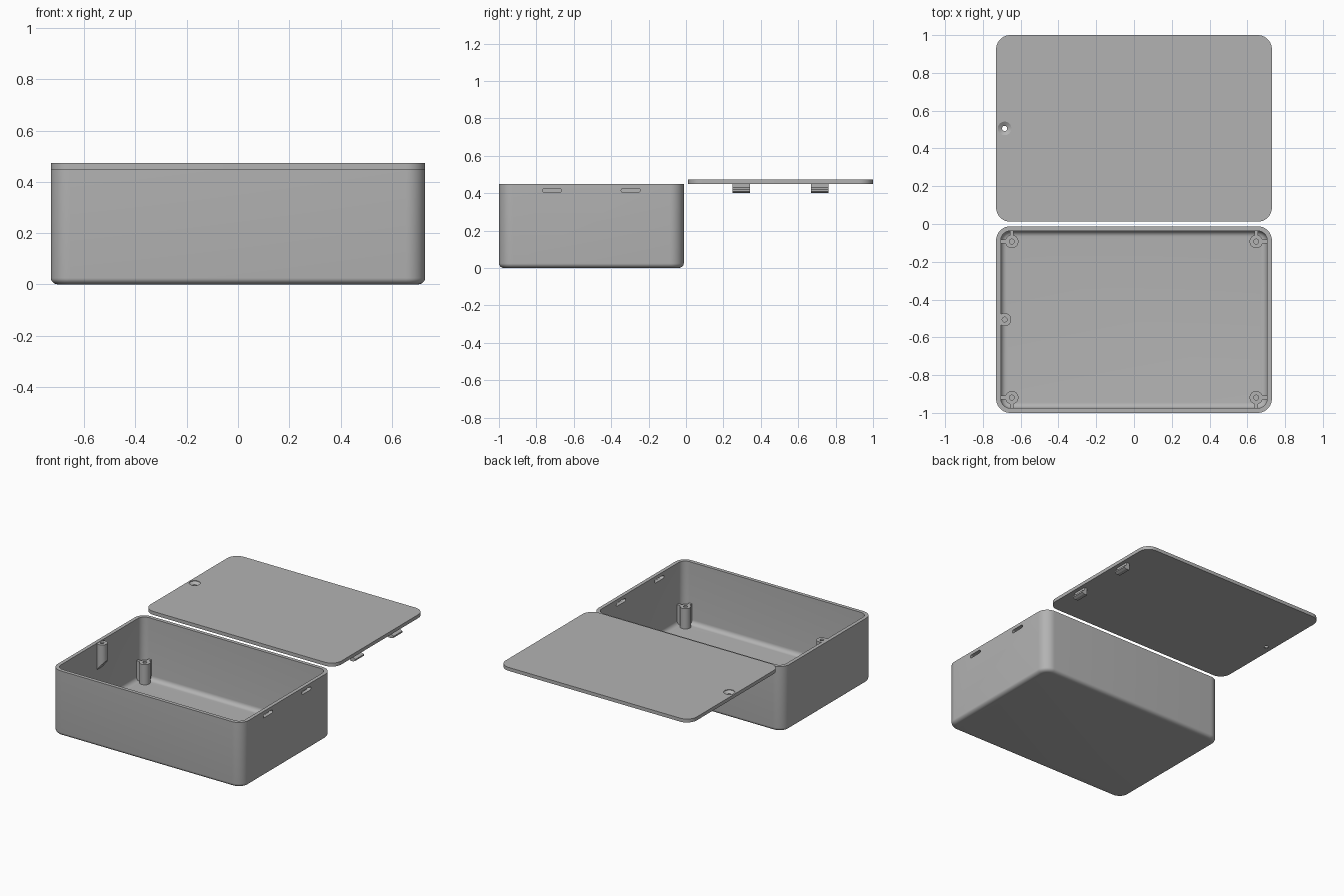
import bpy, bmesh
from math import sin, cos, pi, radians
from mathutils import Vector

old = bpy.data.objects.get("Cube")
if old:
    bpy.data.objects.remove(old, do_unlink=True)

grey = bpy.data.materials.new("plain grey plastic")
grey.use_nodes = True
COLOUR = (0.45, 0.45, 0.45, 1)
grey.diffuse_color = COLOUR
grey.node_tree.nodes["Principled BSDF"].inputs["Base Color"].default_value = COLOUR

HX, HY, R, WALL = 0.73, 0.494, 0.075, 0.025   # half sizes, corner radius, wall
BOX_Y, LID_Y, RIM, LID_TOP = -0.506, 0.506, 0.45, 0.474


def rounded(hx, hy, r, cy, z, n=10):
    """Rounded rectangle ring."""
    pts = []
    for k, (sx, sy) in enumerate([(1, 1), (-1, 1), (-1, -1), (1, -1)]):
        for i in range(n + 1):
            a = (k + i / n) * pi / 2
            pts.append((sx * (hx - r) + r * cos(a), cy + sy * (hy - r) + r * sin(a), z))
    return pts


def circle(x, y, r, z, slope=0, n=32):
    """Round ring, optionally on a slanted plane."""
    return [(x + r * cos(2 * pi * i / n), y + r * sin(2 * pi * i / n),
             z + slope * r * cos(2 * pi * i / n)) for i in range(n)]


def loft(name, rings):
    """Skin a stack of equal rings and cap both ends."""
    bm = bmesh.new()
    loops = [[bm.verts.new(p) for p in ring] for ring in rings]
    for a, b in zip(loops, loops[1:]):
        for i in range(len(a)):
            j = (i + 1) % len(a)
            bm.faces.new((a[i], a[j], b[j], b[i]))
    bm.faces.new(loops[0][::-1])
    bm.faces.new(loops[-1])
    return finish(name, bm)


def finish(name, bm):
    bmesh.ops.recalc_face_normals(bm, faces=bm.faces)
    mesh = bpy.data.meshes.new(name)
    bm.to_mesh(mesh)
    bm.free()
    mesh.materials.append(grey)
    ob = bpy.data.objects.new(name, mesh)
    bpy.context.collection.objects.link(ob)
    return ob


def block(name, lo, hi):
    (x0, y0, z0), (x1, y1, z1) = lo, hi
    ring = [(x0, y0), (x1, y0), (x1, y1), (x0, y1)]
    return loft(name, [[(x, y, z) for x, y in ring] for z in (z0, z1)])


def select(ob):
    bpy.ops.object.select_all(action='DESELECT')
    ob.select_set(True)
    bpy.context.view_layer.objects.active = ob


def cut(ob, cutter):
    cutter.hide_render = True
    mod = ob.modifiers.new("cut", 'BOOLEAN')
    mod.operation, mod.solver, mod.object = 'DIFFERENCE', 'EXACT', cutter
    select(ob)
    bpy.ops.object.modifier_apply(modifier=mod.name)
    bpy.data.objects.remove(cutter, do_unlink=True)


def smooth(ob):
    select(ob)
    bpy.ops.object.shade_smooth_by_angle(angle=radians(35))


def fillet(inset, dx, dy, z, dz, steps=7):
    """Rings of a rounded lower edge, from the flat floor up to the wall."""
    rings = []
    for i in range(steps + 1):
        a = i / steps * pi / 2
        k = 1 - sin(a)
        rings.append(rounded(HX - inset - dx * k, HY - inset - dy * k,
                             R - inset - min(dx, dy) * k, BOX_Y, z + dz * (1 - cos(a))))
    return rings


# Open box: outside up, over the rim, inside down to the floor
shell = fillet(0, 0.03, 0.03, 0, 0.025)
shell.append(rounded(HX, HY, R, BOX_Y, RIM))
shell.append(rounded(HX - WALL, HY - WALL, R - WALL, BOX_Y, RIM))
shell += fillet(WALL, 0.03, 0.03, WALL, 0.03)[::-1]
box = loft("box", shell)

# Latch slots through the left wall
for off in (-0.21, 0.21):
    ring = [(0, BOX_Y + off + s * 0.04 + 0.011 * cos(a), 0.415 + 0.011 * sin(a))
            for s, a0 in ((1, -pi / 2), (-1, pi / 2))
            for a in [a0 + i * pi / 6 for i in range(7)]]
    cut(box, loft("slot_cutter", [[(x, y, z) for _, y, z in ring] for x in (0.68, 0.76)]))
smooth(box)

# Corner standoffs with two ribs each
for sx, nx in ((1, "left"), (-1, "right")):
    for sy, ny in ((1, "back"), (-1, "front")):
        x, y, top = sx * 0.647, BOX_Y + sy * 0.413, 0.165
        smooth(loft(f"standoff_{ny}_{nx}", [
            circle(x, y, 0.035, 0.02), circle(x, y, 0.035, top),
            circle(x, y, 0.013, top), circle(x, y, 0.013, 0.04)]))
        xs = sorted((x + sx * 0.03, sx * (HX - 0.015)))
        ys = sorted((y + sy * 0.03, BOX_Y + sy * (HY - 0.015)))
        block(f"rib_side_{ny}_{nx}", (xs[0], y - 0.01, 0.03), (xs[1], y + 0.01, top))
        block(f"rib_end_{ny}_{nx}", (x - 0.01, ys[0], 0.03), (x + 0.01, ys[1], top))

# Lid screw boss on the right wall with a slanted underside
bx = -0.685
smooth(loft("screw_boss", [
    circle(bx, BOX_Y, 0.035, 0.29, 1.2), circle(bx, BOX_Y, 0.035, RIM - 0.002),
    circle(bx, BOX_Y, 0.013, RIM - 0.002), circle(bx, BOX_Y, 0.013, 0.35)]))

# Lid with a countersunk screw hole
lid = loft("lid", [rounded(HX, HY, R, LID_Y, z) for z in (RIM, LID_TOP)])
cut(lid, loft("screw_cutter", [
    circle(bx, LID_Y, 0.014, RIM - 0.01), circle(bx, LID_Y, 0.014, RIM + 0.006),
    circle(bx, LID_Y, 0.036, LID_TOP - 0.004), circle(bx, LID_Y, 0.036, LID_TOP + 0.01)]))
smooth(lid)

# Hooked latches under the left edge of the lid
hook = [(0.68, RIM + 0.005), (0.68, 0.402), (0.705, 0.402), (0.722, 0.41),
        (0.722, 0.42), (0.703, 0.43), (0.703, RIM + 0.005)]
for off, name in ((-0.21, "front"), (0.21, "back")):
    loft(f"latch_{name}", [[(x, LID_Y + off + s * 0.047, z) for x, z in hook] for s in (-1, 1)])

bpy.ops.object.select_all(action='DESELECT')
